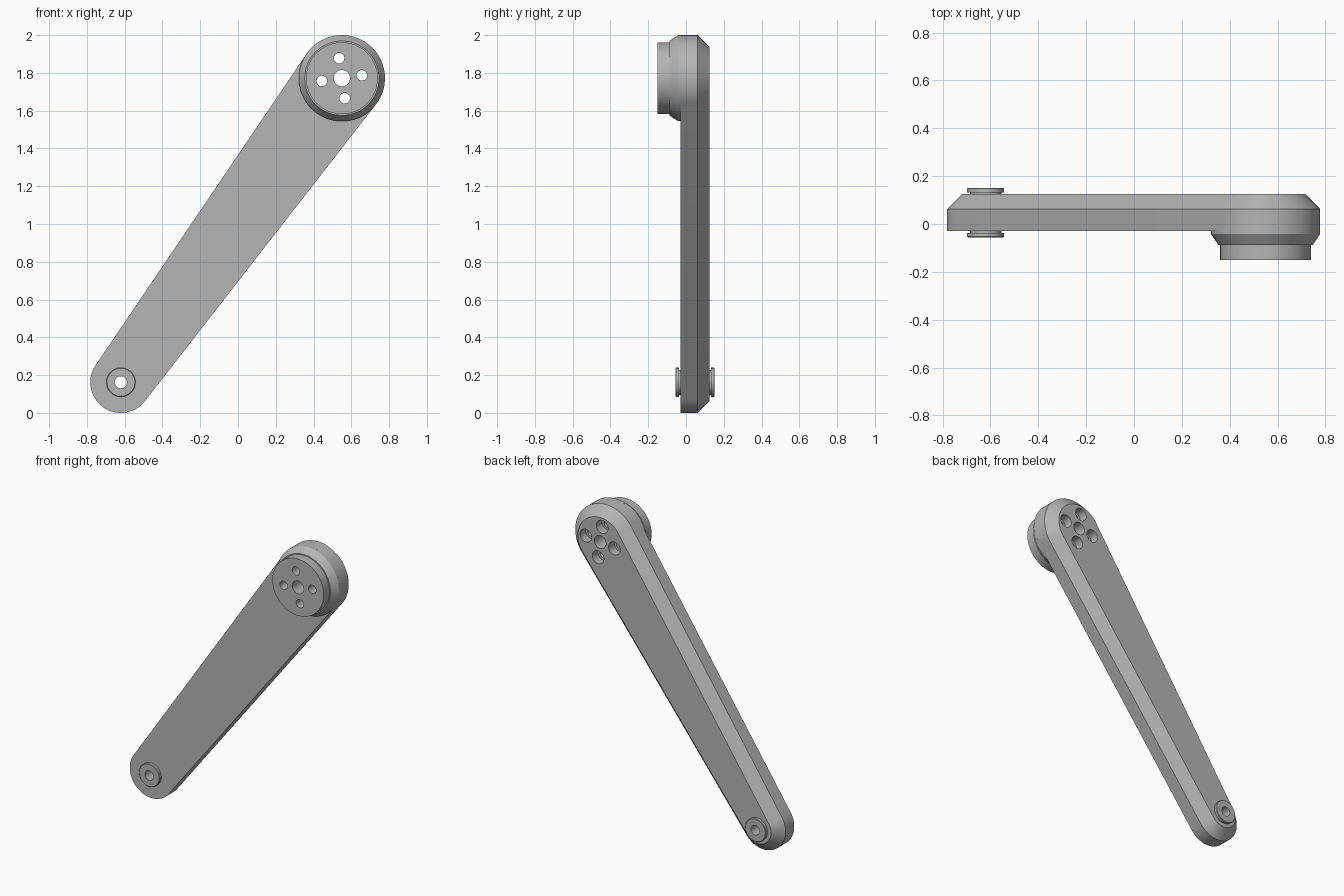
import bpy, bmesh, math
from math import sin, cos, pi

cube = bpy.data.objects.get("Cube")
if cube:
    bpy.data.objects.remove(cube, do_unlink=True)

grey = bpy.data.materials.new("machined_grey")
grey.use_nodes = True
colour = (0.46, 0.46, 0.46, 1)
grey.diffuse_color = colour
grey.node_tree.nodes["Principled BSDF"].inputs["Base Color"].default_value = colour

TOP, TOP_R = (0.55, 1.772), 0.228
LOW, LOW_R = (-0.62, 0.162), 0.162
FRONT, BACK, CHAMFER = -0.03, 0.125, 0.063
HOLE_R, BORE_R = 0.028, 0.043


def finish(bm, name):
    bmesh.ops.recalc_face_normals(bm, faces=bm.faces)
    mesh = bpy.data.meshes.new(name)
    bm.to_mesh(mesh)
    bm.free()
    mesh.materials.append(grey)
    obj = bpy.data.objects.new(name, mesh)
    bpy.context.collection.objects.link(obj)
    return obj


def bridge(bm, a, b):
    for i in range(len(a)):
        j = (i + 1) % len(a)
        bm.faces.new((a[i], a[j], b[j], b[i]))


def lathe(bm, centre, profile, steps=48, closed=False):
    """Turn (radius, y) pairs about an axis along y; cap or close the ends."""
    rings = [[bm.verts.new((centre[0] + r * cos(2 * pi * i / steps), y,
                            centre[1] + r * sin(2 * pi * i / steps)))
              for i in range(steps)] for r, y in profile]
    for a, b in zip(rings, rings[1:]):
        bridge(bm, a, b)
    if closed:
        bridge(bm, rings[-1], rings[0])
    else:
        bm.faces.new(rings[0])
        bm.faces.new(rings[-1])


# Tapered arm: outline tangent to both end circles, chamfered at the back
dx, dz = TOP[0] - LOW[0], TOP[1] - LOW[1]
along = math.atan2(dz, dx)
tangent = math.acos((LOW_R - TOP_R) / math.hypot(dx, dz))


def outline(bm, inset, y, steps=40):
    ring = []
    for c, r, start, sweep in (
            (TOP, TOP_R, along - pi + tangent, 2 * (pi - tangent)),
            (LOW, LOW_R, along + pi - tangent, 2 * tangent)):
        for i in range(steps + 1):
            a = start + sweep * i / steps
            ring.append(bm.verts.new((c[0] + (r - inset) * cos(a), y,
                                      c[1] + (r - inset) * sin(a))))
    return ring


bm = bmesh.new()
rings = [outline(bm, 0, FRONT), outline(bm, 0, BACK - CHAMFER), outline(bm, CHAMFER, BACK)]
for a, b in zip(rings, rings[1:]):
    bridge(bm, a, b)
bm.faces.new(rings[0])
bm.faces.new(rings[-1])
arm = finish(bm, "arm")

# Round hub with a bevelled shoulder and a raised disc
bm = bmesh.new()
lathe(bm, TOP, [(TOP_R, FRONT), (TOP_R, -0.042), (0.197, -0.088),
                (0.19, -0.088), (0.19, -0.15)], 80)
hub = finish(bm, "hub")

# Cutters: centre bore, four counterbored bolt holes and the pivot bore
bm = bmesh.new()
lathe(bm, TOP, [(BORE_R, -0.3), (BORE_R, 0.3)])
for k in range(4):
    a = math.radians(8) + k * pi / 2
    c = (TOP[0] + 0.107 * cos(a), TOP[1] + 0.107 * sin(a))
    lathe(bm, c, [(HOLE_R, -0.3), (HOLE_R, 0.065), (BORE_R, 0.065), (BORE_R, 0.3)], 32)
lathe(bm, LOW, [(0.032, -0.3), (0.032, 0.3)], 32)
cutter = finish(bm, "hole_cutter")
cutter.hide_render = True

for obj in (arm, hub):
    mod = obj.modifiers.new("holes", "BOOLEAN")
    mod.operation = "DIFFERENCE"
    mod.solver = "EXACT"
    mod.object = cutter
    bpy.context.view_layer.objects.active = obj
    bpy.ops.object.modifier_apply(modifier=mod.name)
bpy.data.objects.remove(cutter, do_unlink=True)

# Pivot bushings: a short neck and a flange on each face of the arm
parts = [arm, hub]
for name, face, way in (("front_bushing", FRONT, -1), ("back_bushing", BACK, 1)):
    bm = bmesh.new()
    profile = [(0.032, 0), (0.066, 0), (0.066, 0.007), (0.077, 0.007),
               (0.077, 0.023), (0.074, 0.026), (0.032, 0.026)]
    lathe(bm, LOW, [(r, face + way * d) for r, d in profile], closed=True)
    parts.append(finish(bm, name))

bpy.ops.object.select_all(action="DESELECT")
for obj in parts:
    obj.select_set(True)
bpy.context.view_layer.objects.active = arm
bpy.ops.object.shade_smooth_by_angle(angle=math.radians(25))
